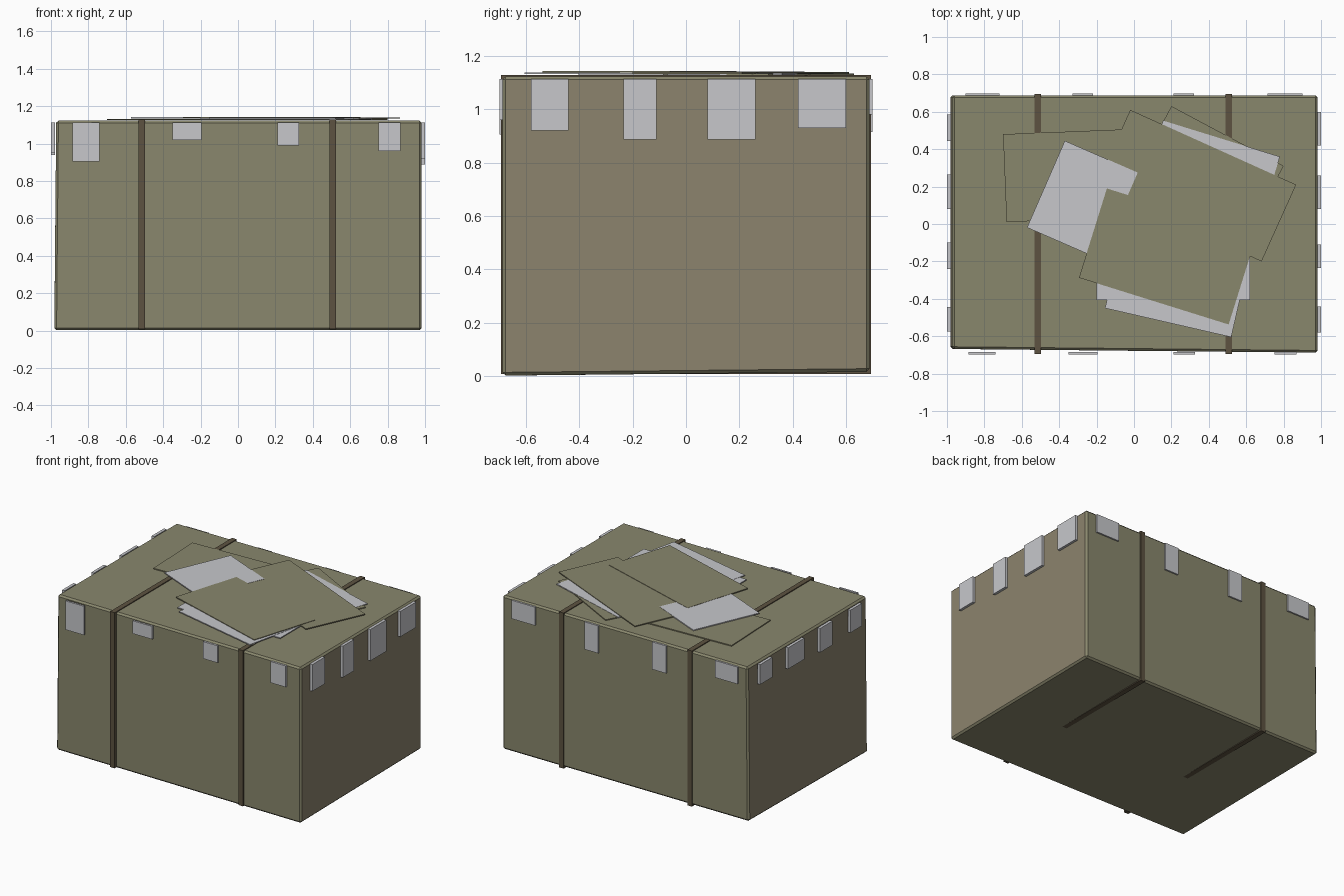
import bpy, bmesh, math
from mathutils import Vector

if "Cube" in bpy.data.objects:
    bpy.data.objects.remove(bpy.data.objects["Cube"])


def material(name, rgb):
    m = bpy.data.materials.new(name)
    m.diffuse_color = (*rgb, 1)
    m.use_nodes = True
    m.node_tree.nodes["Principled BSDF"].inputs["Base Color"].default_value = m.diffuse_color
    return m


CARD = material("olive cardboard", (0.25, 0.242, 0.152))
ENDS = material("brown cardboard", (0.262, 0.230, 0.155))
STRAP = material("dark brown strap", (0.11, 0.086, 0.053))
PAPER = material("light grey paper", (0.57, 0.575, 0.60))


def finish(bm, name, *mats):
    bmesh.ops.recalc_face_normals(bm, faces=bm.faces)
    me = bpy.data.meshes.new(name)
    bm.to_mesh(me)
    bm.free()
    for m in mats:
        me.materials.append(m)
    ob = bpy.data.objects.new(name, me)
    bpy.context.collection.objects.link(ob)
    return ob


def block(name, lo, hi, mat):
    bm = bmesh.new()
    bmesh.ops.create_cube(bm, size=1)
    for v in bm.verts:
        v.co = Vector([(a + b) / 2 + c * (b - a) for a, b, c in zip(lo, hi, v.co)])
    return finish(bm, name, mat)


# Box body, slightly skewed, with small chamfers and browner ends
bm = bmesh.new()
bmesh.ops.create_cube(bm, size=2)
for v in bm.verts:
    x, y, z = v.co
    v.co = (x * 0.982, y * 0.688, 1.123 if z > 0 else (0.016 if y > 0 else 0.002))
    if x < 0 and y < 0:
        v.co.y = -0.668
    if x < 0 and z > 0:
        v.co.x = -0.972
bmesh.ops.bevel(bm, geom=bm.edges[:], offset=0.012, segments=1, affect='EDGES')
bm.normal_update()
for f in bm.faces:
    f.material_index = 1 if abs(f.normal.x) > 0.9 else 0
finish(bm, "box_body", CARD, ENDS)

# Two straps running round the box
for i, x in enumerate((-0.515, 0.507)):
    bm = bmesh.new()
    loops = []
    for sx in (-0.018, 0.018):
        for y, z0, z1 in ((0.694, 0.008, 1.129), (0.66, 0.03, 1.10)):
            loops.append([bm.verts.new((x + sx, a * y, b))
                          for a, b in ((-1, z0), (1, z0), (1, z1), (-1, z1))])
    for a, b in ((0, 1), (1, 3), (3, 2), (2, 0)):
        for k in range(4):
            n = (k + 1) % 4
            bm.faces.new((loops[a][k], loops[a][n], loops[b][n], loops[b][k]))
    finish(bm, f"strap_{i + 1}", STRAP)

# Paper tabs hanging below the top edge: start, end, lower height
TABS = {
    "front": [(-0.885, -0.74, 0.905), (-0.35, -0.195, 1.02), (0.21, 0.325, 0.99), (0.75, 0.87, 0.96)],
    "back": [(-0.90, -0.72, 0.99), (-0.33, -0.22, 0.915), (0.21, 0.32, 0.915), (0.715, 0.90, 0.98)],
    "right": [(-0.58, -0.44, 0.92), (-0.235, -0.11, 0.887), (0.08, 0.26, 0.887), (0.42, 0.60, 0.93)],
    "left": [(-0.575, -0.445, 0.95), (-0.24, -0.10, 0.94), (0.08, 0.265, 0.96), (0.445, 0.585, 0.97)],
}
for side, tabs in TABS.items():
    s = -1 if side in ("front", "left") else 1
    for i, (a, b, z) in enumerate(tabs):
        if side in ("front", "back"):
            d = sorted((s * 0.685, s * 0.699))
            lo, hi = (a, d[0], z), (b, d[1], 1.113)
        else:
            d = sorted((s * 0.979, s * 1.0))
            lo, hi = (d[0], a, z), (d[1], b, 1.113)
        block(f"{side}_tab_{i + 1}", lo, hi, PAPER)

# Loose sheets on the lid, lowest first:
# first corner, end of that edge, depth to the right of the edge
SHEETS = [
    ((-0.70, 0.48), (0.10, 0.512), 0.47, CARD),
    ((0.20, 0.63), (0.80, 0.31), 0.45, CARD),
    ((0.155, 0.553), (0.78, 0.36), 0.45, PAPER),
    ((-0.20, 0.08), (0.62, 0.08), 0.485, PAPER),
    ((0.52, -0.605), (-0.155, -0.45), 0.42, PAPER),
    ((-0.02, 0.61), (0.867, 0.21), 0.45, CARD),
    ((-0.37, 0.445), (0.02, 0.275), 0.506, PAPER),
    ((-0.145, 0.19), (0.655, -0.06), 0.50, CARD),
]
for i, (p, q, depth, mat) in enumerate(SHEETS):
    p, q = Vector(p), Vector(q)
    e = (q - p).normalized()
    n = Vector((e.y, -e.x)) * depth
    top = 1.132 + 0.0016 * i
    bm = bmesh.new()
    rings = [[bm.verts.new((c.x, c.y, z)) for c in (p, q, q + n, p + n)]
             for z in (top - 0.007, top)]
    for r in rings:
        bm.faces.new(r)
    for k in range(4):
        m = (k + 1) % 4
        bm.faces.new((rings[0][k], rings[0][m], rings[1][m], rings[1][k]))
    finish(bm, f"loose_sheet_{i + 1}", mat)
